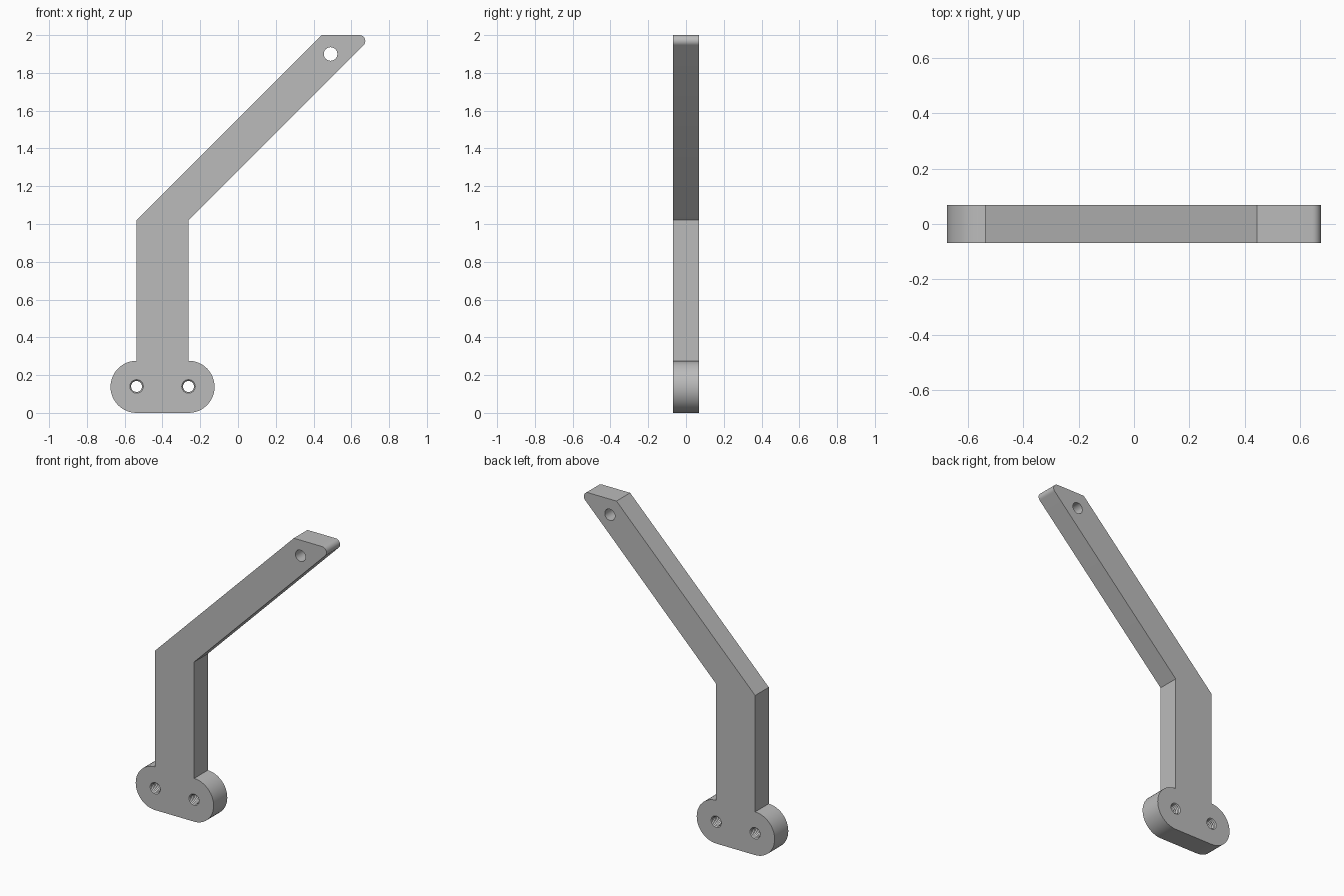
import bpy, bmesh
from math import sin, cos, pi, radians

cube = bpy.data.objects.get("Cube")
if cube:
    bpy.data.objects.remove(cube, do_unlink=True)

HALF = 0.069            # half the plate thickness
LOBE = 0.138            # foot lobe radius
LEFT, RIGHT = -0.537, -0.262
TIP = 0.031             # tip fillet radius
THREADS = 10


def arc(cx, cz, r, start, end, n):
    """Points (x, z) along an arc, angles in degrees."""
    angles = [radians(start + (end - start) * i / n) for i in range(n + 1)]
    return [(cx + r * cos(a), cz + r * sin(a)) for a in angles]


def circle(cx, cz, r):
    return arc(cx, cz, r, 0, 360, 32)[:-1]


def add_wall(bm, rings):
    """Skin a stack of (points, y) rings; return the two end edge loops."""
    rows = [[bm.verts.new((x, y, z)) for x, z in pts] for pts, y in rings]
    n = len(rows[0])
    for a, b in zip(rows, rows[1:]):
        for i in range(n):
            j = (i + 1) % n
            bm.faces.new((a[i], a[j], b[j], b[i]))
    return [[bm.edges.get((row[i], row[(i + 1) % n])) for i in range(n)]
            for row in (rows[0], rows[-1])]


def straight(points):
    return [(points, -HALF), (points, HALF)]


def threaded(cx, cz):
    """Ridged bore, alternating between root and crest radius."""
    steps = 2 * THREADS
    return [(circle(cx, cz, 0.029 if i % 2 else 0.036),
             -HALF + 2 * HALF * i / steps) for i in range(steps + 1)]


# Outline: lobed foot, upright post, slanted arm with rounded tip
outline = (arc(RIGHT, LOBE, LOBE, -90, 90, 24)
           + [(RIGHT, 1.02)]
           + arc(0.643, 2 - TIP, TIP, -45, 90, 12)
           + [(0.443, 2.0), (LEFT, 1.02)]
           + arc(LEFT, LOBE, LOBE, 90, 270, 24))

bm = bmesh.new()
front, back = [], []
for rings in (straight(outline),
              straight(circle(0.49, 1.90, 0.036)),
              threaded(LEFT, LOBE + 0.002),
              threaded(RIGHT, LOBE + 0.002)):
    f, b = add_wall(bm, rings)
    front += f
    back += b

# Flat front and back faces with the holes left open
for edges in (front, back):
    bmesh.ops.triangle_fill(bm, edges=edges, use_beauty=True)
bmesh.ops.recalc_face_normals(bm, faces=bm.faces)

mesh = bpy.data.meshes.new("bracket_arm")
bm.to_mesh(mesh)
bm.free()
bracket = bpy.data.objects.new("bracket_arm", mesh)
bpy.context.collection.objects.link(bracket)

# Plain grey finish
grey = bpy.data.materials.new("plain_grey")
grey.use_nodes = True
colour = (0.5, 0.5, 0.5, 1)
grey.diffuse_color = colour
grey.node_tree.nodes["Principled BSDF"].inputs["Base Color"].default_value = colour
mesh.materials.append(grey)

bpy.context.view_layer.objects.active = bracket
bracket.select_set(True)
bpy.ops.object.shade_smooth_by_angle(angle=radians(30))
